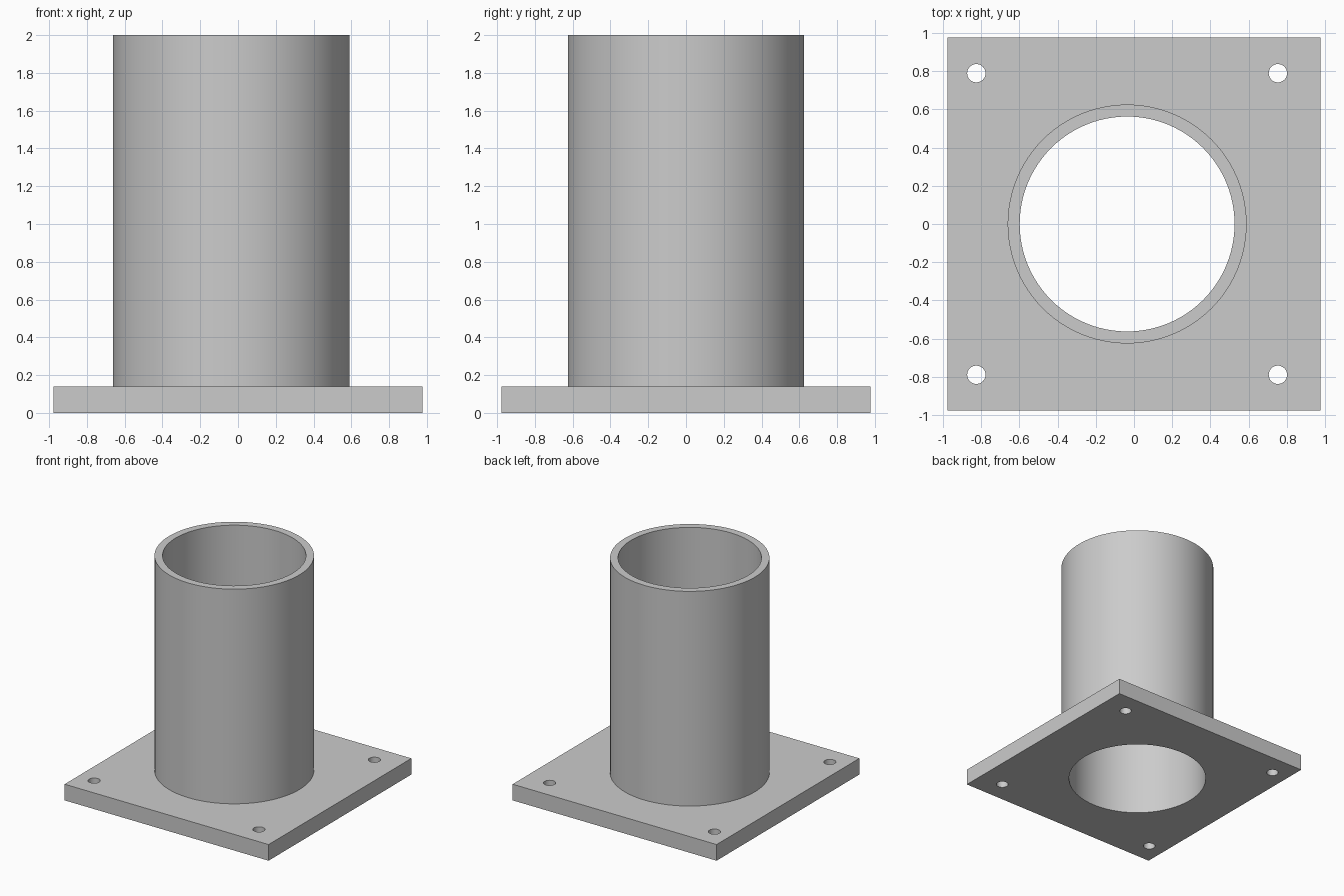
import bpy

cube = bpy.data.objects.get("Cube")
if cube:
    bpy.data.objects.remove(cube, do_unlink=True)

PLATE = 1.955       # plate side length
THICK = 0.14        # plate thickness
TOP = 2.0           # height of the tube rim
AXIS_X = -0.036     # tube and bolt pattern sit slightly off centre
OUTER, BORE = 0.626, 0.563
BOLT_R, BOLT_OFFSET = 0.048, 0.79

grey = bpy.data.materials.new("plain_grey")
grey.use_nodes = True
colour = (0.6, 0.6, 0.6, 1)
grey.diffuse_color = colour
grey.node_tree.nodes["Principled BSDF"].inputs["Base Color"].default_value = colour


def cylinder(name, radius, x, y, low, high, sides):
    bpy.ops.mesh.primitive_cylinder_add(
        vertices=sides, radius=radius, depth=high - low,
        location=(x, y, (low + high) / 2))
    obj = bpy.context.object
    obj.name = name
    return obj


def cut(target, cutter):
    """Subtract the cutter from the target and discard it."""
    mod = target.modifiers.new("cut", "BOOLEAN")
    mod.operation = "DIFFERENCE"
    mod.solver = "EXACT"
    mod.object = cutter
    bpy.context.view_layer.objects.active = target
    bpy.ops.object.modifier_apply(modifier=mod.name)
    bpy.data.objects.remove(cutter, do_unlink=True)


def finish(obj):
    obj.data.materials.clear()
    obj.data.materials.append(grey)
    bpy.ops.object.select_all(action="DESELECT")
    obj.select_set(True)
    bpy.context.view_layer.objects.active = obj
    bpy.ops.object.shade_smooth_by_angle(angle=0.6)


# Square base plate with a central bore and four bolt holes
bpy.ops.mesh.primitive_cube_add(size=1, location=(0, 0, THICK / 2))
plate = bpy.context.object
plate.name = "base_plate"
plate.scale = (PLATE, PLATE, THICK)
bpy.ops.object.transform_apply(location=False, rotation=False, scale=True)
cut(plate, cylinder("bore_cutter", BORE, AXIS_X, 0, -0.1, THICK + 0.1, 96))
for sx in (-1, 1):
    for sy in (-1, 1):
        cut(plate, cylinder("bolt_cutter", BOLT_R, AXIS_X + sx * BOLT_OFFSET,
                            sy * BOLT_OFFSET, -0.1, THICK + 0.1, 32))
finish(plate)

# Hollow tube standing on the plate
tube = cylinder("tube", OUTER, AXIS_X, 0, THICK, TOP, 96)
cut(tube, cylinder("tube_cutter", BORE, AXIS_X, 0, 0, TOP + 0.1, 96))
finish(tube)
